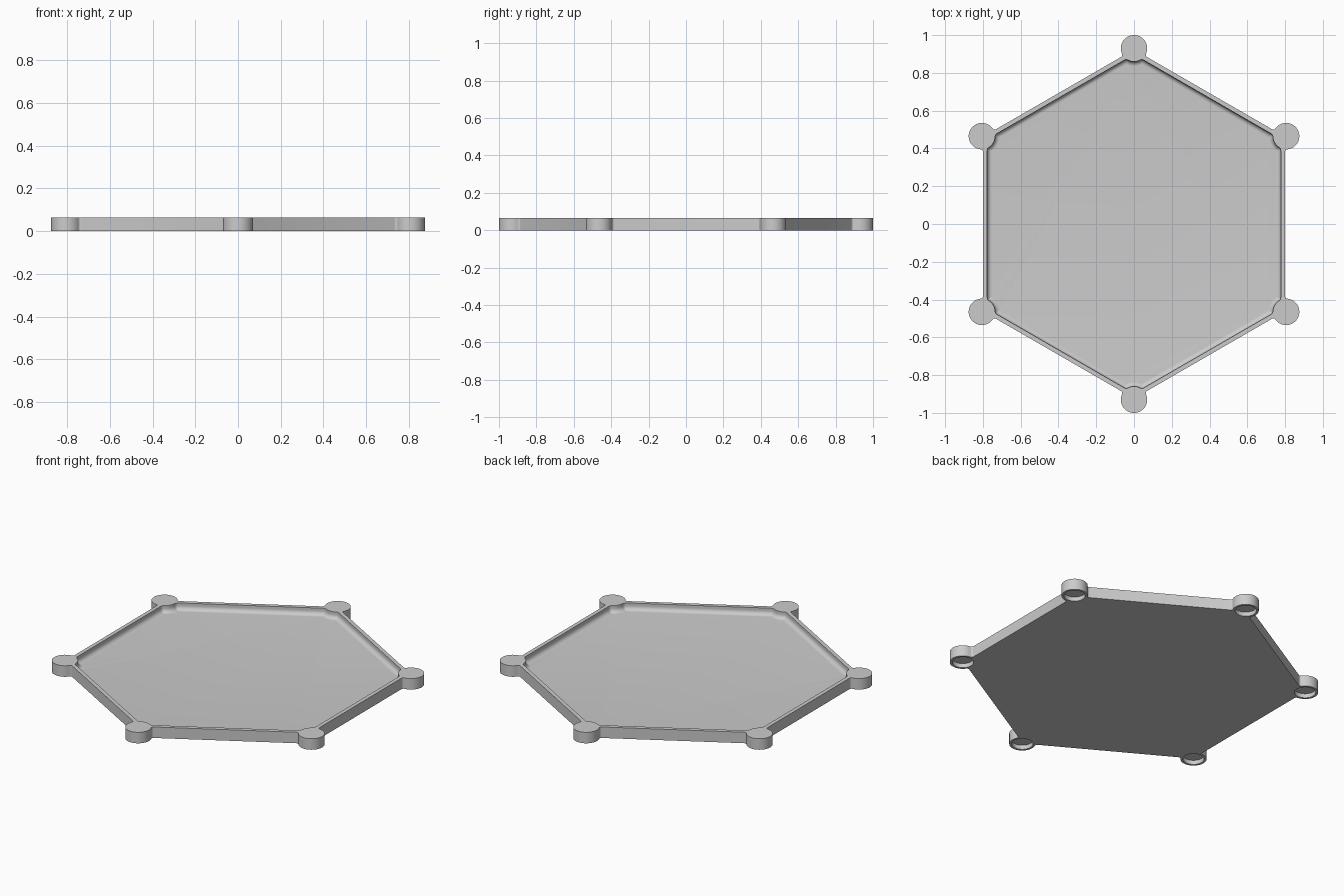
import bpy, bmesh, math
from mathutils import Vector, Matrix

if "Cube" in bpy.data.objects:
    bpy.data.objects.remove(bpy.data.objects["Cube"])

HEIGHT, FLOOR, COVE = 0.065, 0.025, 0.025
CORNER, KNOB = 0.93, 0.07          # corner post distance and radius
OUTER, INNER = 0.80, 0.777         # wall distances from the centre
HOLE, DEPTH = 0.057, 0.025         # sockets under the posts

grey = bpy.data.materials.new("light grey")
grey.use_nodes = True
grey.diffuse_color = (0.6, 0.6, 0.6, 1)
grey.node_tree.nodes["Principled BSDF"].inputs["Base Color"].default_value = (0.6, 0.6, 0.6, 1)


def arc(centre, radius, start, end, count):
    return [centre + radius * Vector((math.cos(a), math.sin(a)))
            for a in (start + (end - start) * i / count for i in range(count + 1))]


def outline(wall, radius, fillet, side):
    """Hexagon with round corner posts; side is 1 outside and -1 inside."""
    post = Vector((CORNER * math.cos(math.pi / 6), CORNER / 2))
    n = wall + side * fillet
    t = post.y - math.sqrt((radius + fillet) ** 2 - (n - post.x) ** 2)
    mid = Vector((n, t))
    out = post - mid
    touch = math.atan2(out.y, out.x)
    # blend from the wall into the post, then half of the post
    start, end = (math.pi, touch) if side > 0 else (0, touch)
    half = arc(mid, fillet, start, end, 6)
    back = touch - math.pi
    goal = math.pi / 6 if side > 0 else math.pi / 6 - math.pi
    half += arc(post, radius, back, goal, 14)[1:]
    # mirror across the corner direction
    axis = Vector((math.cos(math.pi / 6), math.sin(math.pi / 6)))
    corner = half + [2 * p.dot(axis) * axis - p for p in reversed(half[:-1])]
    return [Matrix.Rotation(k * math.pi / 3, 2) @ p for k in range(6) for p in corner]


# Tray: outer wall, rim, inner wall, cove and floor as stacked loops
outer = outline(OUTER, KNOB, 0.012, 1)
layers = [(outer, 0), (outer, HEIGHT), (outline(INNER, KNOB, 0.02, -1), HEIGHT)]
for i in range(9):
    a = i / 8 * math.pi / 2
    d = COVE * (1 - math.cos(a))
    layers.append((outline(INNER - d, KNOB + d, max(0.02 - d, 0.001), -1),
                   FLOOR + COVE * (1 - math.sin(a))))

bm = bmesh.new()
loops = [[bm.verts.new((p.x, p.y, z)) for p in pts] for pts, z in layers]
for low, high in zip(loops, loops[1:]):
    for i in range(len(low)):
        j = (i + 1) % len(low)
        bm.faces.new((low[i], low[j], high[j], high[i]))
bm.faces.new(loops[0][::-1])
bm.faces.new(loops[-1])
bmesh.ops.recalc_face_normals(bm, faces=bm.faces)
mesh = bpy.data.meshes.new("hexagonal_tray")
bm.to_mesh(mesh)
bm.free()
mesh.materials.append(grey)
tray = bpy.data.objects.new("hexagonal_tray", mesh)
bpy.context.collection.objects.link(tray)

# Round sockets under the six posts
bm = bmesh.new()
for k in range(6):
    a = math.pi / 6 + k * math.pi / 3
    place = Matrix.Translation((CORNER * math.cos(a), CORNER * math.sin(a), 0))
    bmesh.ops.create_cone(bm, cap_ends=True, segments=40, radius1=HOLE, radius2=HOLE,
                          depth=2 * DEPTH, matrix=place)
cut_mesh = bpy.data.meshes.new("socket_cutter")
bm.to_mesh(cut_mesh)
bm.free()
cut_mesh.materials.append(grey)
cutter = bpy.data.objects.new("socket_cutter", cut_mesh)
bpy.context.collection.objects.link(cutter)
cutter.hide_render = True

bpy.ops.object.select_all(action="DESELECT")
tray.select_set(True)
bpy.context.view_layer.objects.active = tray
cut = tray.modifiers.new("sockets", "BOOLEAN")
cut.operation = "DIFFERENCE"
cut.solver = "EXACT"
cut.object = cutter
bpy.ops.object.modifier_apply(modifier=cut.name)
bpy.data.objects.remove(cutter)
bpy.ops.object.shade_smooth_by_angle(angle=math.radians(35))
